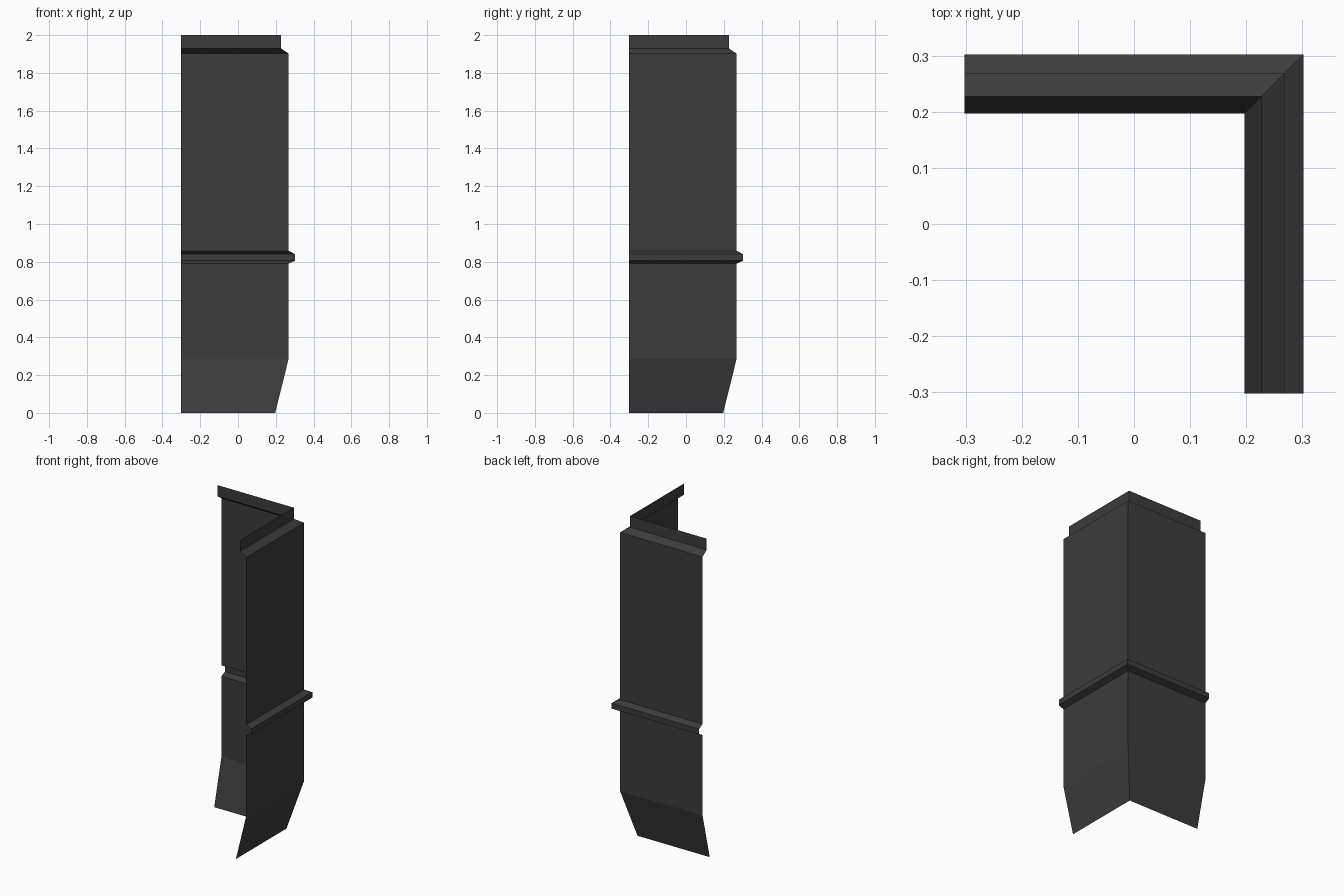
import bpy, bmesh

if "Cube" in bpy.data.objects:
    bpy.data.objects.remove(bpy.data.objects["Cube"])

# single dark paint colour
mat = bpy.data.materials.new("charcoal")
mat.diffuse_color = (0.045, 0.045, 0.045, 1)
mat.use_nodes = True
mat.node_tree.nodes["Principled BSDF"].inputs["Base Color"].default_value = mat.diffuse_color

END = -0.302  # free end of both arms

# wall profile: (distance of the corner from centre, height)
profile = [
    (0.197, 0.0), (0.268, 0.287),    # sloped foot
    (0.268, 0.79), (0.302, 0.806),   # rail underside
    (0.302, 0.84), (0.268, 0.858),   # rail face and top
    (0.268, 1.902), (0.227, 1.93),   # upper wall and shoulder
    (0.227, 2.0),                    # top lip
]

# mitred corner sheet: sweep the profile along an L-shaped path
bm = bmesh.new()
rows = [[bm.verts.new(p) for p in ((d, END, z), (d, d, z), (END, d, z))]
        for d, z in profile]
for low, high in zip(rows, rows[1:]):
    for i in range(2):
        bm.faces.new((low[i], low[i + 1], high[i + 1], high[i]))

mesh = bpy.data.meshes.new("corner_wall_panel")
bm.to_mesh(mesh)
bm.free()
mesh.materials.append(mat)
panel = bpy.data.objects.new("corner_wall_panel", mesh)
bpy.context.collection.objects.link(panel)
